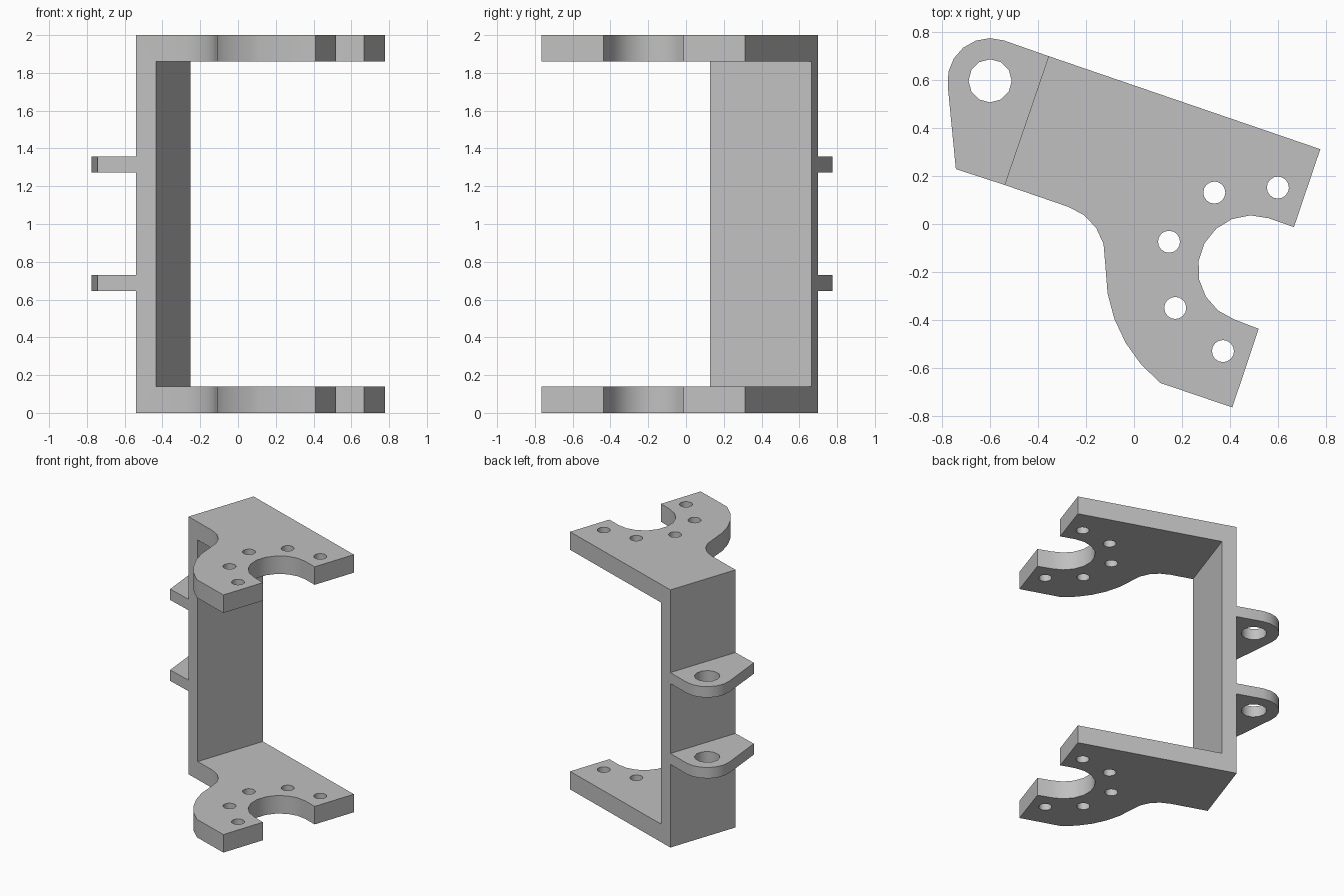
import bpy
import bmesh
from math import cos, sin, radians
from mathutils import Vector

default = bpy.data.objects.get("Cube")
if default:
    bpy.data.objects.remove(default, do_unlink=True)

grey = bpy.data.materials.new("plain grey")
grey.use_nodes = True
colour = (0.53, 0.53, 0.53, 1)
grey.diffuse_color = colour
grey.node_tree.nodes["Principled BSDF"].inputs["Base Color"].default_value = colour

HEIGHT, PLATE, WEB = 2.0, 0.14, 0.111
BORE = Vector((0.49, -0.187))       # centre shared by the cradle's two arcs
PIN = Vector((-0.60, 0.597))        # centre of the hinge hole
BACK_FRONT = Vector((-0.54, 0.163))  # ends of the back wall's outer face
BACK_REAR = Vector((-0.356, 0.70))
across = (BACK_REAR - BACK_FRONT).normalized()
along = Vector((across.y, -across.x))


def arc(centre, radius, start, end, steps):
    angles = [radians(start + (end - start) * i / steps) for i in range(steps + 1)]
    return [Vector((centre[0] + radius * cos(a), centre[1] + radius * sin(a))) for a in angles]


def circle(centre, radius, sides):
    return arc(centre, radius, 0, 360, sides)[:-1]


def prisms(name, outlines, bottom, top):
    """Extrude flat outlines upward into one object."""
    bm = bmesh.new()
    for outline in outlines:
        face = bm.faces.new([bm.verts.new((p[0], p[1], bottom)) for p in outline])
        grown = bmesh.ops.extrude_face_region(bm, geom=[face])["geom"]
        moved = [g for g in grown if isinstance(g, bmesh.types.BMVert)]
        bmesh.ops.translate(bm, verts=moved, vec=(0, 0, top - bottom))
    bmesh.ops.recalc_face_normals(bm, faces=bm.faces)
    mesh = bpy.data.meshes.new(name)
    bm.to_mesh(mesh)
    bm.free()
    mesh.materials.append(grey)
    obj = bpy.data.objects.new(name, mesh)
    bpy.context.collection.objects.link(obj)
    return obj


def select(obj):
    bpy.ops.object.select_all(action="DESELECT")
    obj.select_set(True)
    bpy.context.view_layer.objects.active = obj


def cut(obj, cutter):
    cutter.hide_render = True
    mod = obj.modifiers.new("cut", "BOOLEAN")
    mod.operation = "DIFFERENCE"
    mod.solver = "EXACT"
    mod.object = cutter
    select(obj)
    bpy.ops.object.modifier_apply(modifier=mod.name)
    bpy.data.objects.remove(cutter, do_unlink=True)


def smooth(obj):
    select(obj)
    bpy.ops.object.shade_smooth_by_angle(angle=radians(35))


# Bracket: one full-height profile, hollowed to leave two plates and a back wall
profile = [BACK_REAR, BACK_FRONT]
profile += arc((-0.345, -0.143), 0.226, 71.2, 15.4, 3)      # inner fillet
profile += arc(BORE, 0.609, 179.2, 231.4, 5)                # outer cradle curve
profile += [(0.41, -0.765), (0.52, -0.437)]
profile += arc(BORE, 0.223, 251.2, 71.2, 9)                 # cradle bore
profile += [(0.667, -0.013), (0.777, 0.312)]
bracket = prisms("bracket", [profile], 0, HEIGHT)

near = BACK_FRONT + along * WEB - across * 2
far = BACK_REAR + along * WEB + across * 2
window = [near, near + along * 3, far + along * 3, far]
cut(bracket, prisms("window_cutter", [window], PLATE, HEIGHT - PLATE))

# Bolt holes through both plates
bolts = [(0.335, 0.131), (0.60, 0.152), (0.146, -0.074), (0.172, -0.35), (0.371, -0.53)]
holes = [circle(b, 0.046, 16) for b in bolts]
cut(bracket, prisms("bolt_cutter", holes, -0.1, HEIGHT + 0.1))
smooth(bracket)

# Hinge tabs on the back wall
tab = [BACK_REAR] + arc(PIN, 0.178, 71.2, 187, 6) + [(-0.743, 0.229), BACK_FRONT]
for name, bottom in (("lower_hinge_tab", 0.645), ("upper_hinge_tab", 1.273)):
    hinge = prisms(name, [tab], bottom, bottom + 0.085)
    cut(hinge, prisms("pin_cutter", [circle(PIN, 0.09, 12)], bottom - 0.1, bottom + 0.2))
    smooth(hinge)
